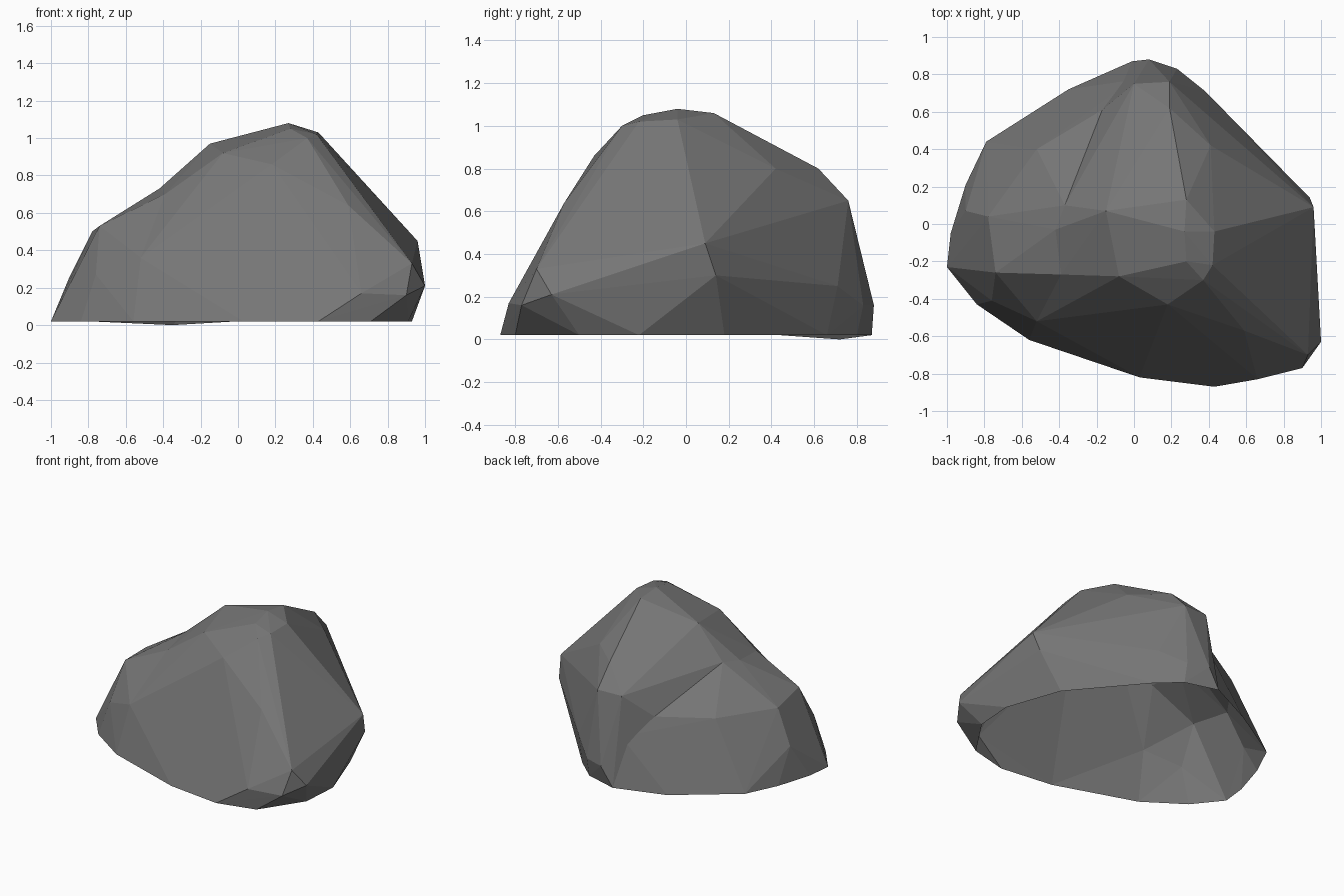
import bpy, bmesh

if "Cube" in bpy.data.objects:
    bpy.data.objects.remove(bpy.data.objects["Cube"])

FLOOR = 0.02

# Footprint corners on the ground (x, y)
foot_main = [(-.56, -.62), (.03, -.82), (.43, -.87), (.71, -.80), (.91, -.5), (.93, -.22),
             (.79, .18), (.385, .66), (.23, .8), (-.01, .87)]
foot_left = [(-.84, -.43), (-1, -.23), (-.98, -.05), (-.9, .21), (-.79, .44)]

# Corners of the peak, right flank and back spur
peak = [(.27, -.04, 1.08), (.28, .13, 1.06), (.43, -.04, 1.03), (.42, -.22, 1.02),
        (.28, -.2, 1.05), (.37, -.3, 1.0), (-.15, .07, .97), (-.08, -.28, .92), (.18, -.43, .86)]
flank = [(.59, -.57, .64), (.93, -.7, .33), (1, -.63, .21), (.9, -.77, .16), (.66, -.83, .17),
         (.96, .09, .45), (.94, .14, .3), (.41, .42, .8), (.38, .71, .25)]
spur = [(.19, .62, .8), (.19, .76, .65), (0, .75, .65), (.23, .83, .16), (.08, .88, .16),
        (-.08, .37, .79)]

# Corners shared by both lobes, and corners of the lower left shoulder
seam = [(-.52, -.52, .36), (-.39, -.27, .70), (-.42, -.03, .73), (-.37, .1, .75), (-.17, .61, .49)]
shoulder_side = [(-.74, -.26, .53), (-.76, -.41, .27), (-.78, .04, .5),
                 (-.9, .07, .26), (-.52, .4, .49), (-.35, .72, 0), (-.01, .77, .36)]

stone = bpy.data.materials.new("grey stone")
stone.diffuse_color = (.18, .18, .18, 1)
stone.use_nodes = True
stone.node_tree.nodes["Principled BSDF"].inputs["Base Color"].default_value = stone.diffuse_color


def hull(name, points):
    """Faceted block: convex hull around the corners."""
    bm = bmesh.new()
    for p in points:
        bm.verts.new(p)
    bmesh.ops.convex_hull(bm, input=bm.verts)
    loose = [v for v in bm.verts if not v.link_faces]
    bmesh.ops.delete(bm, geom=loose, context='VERTS')
    bmesh.ops.recalc_face_normals(bm, faces=bm.faces)
    me = bpy.data.meshes.new(name)
    bm.to_mesh(me)
    bm.free()
    me.materials.append(stone)
    ob = bpy.data.objects.new(name, me)
    bpy.context.collection.objects.link(ob)
    return ob


def ground(pts):
    return [(x, y, FLOOR) for x, y in pts]


# Main boulder with the peak, and the lower shoulder on its left
boulder = hull("boulder", ground(foot_main) + peak + flank + spur + seam)
inner = [(.2, -.4, FLOOR + .02), (.2, .4, FLOOR + .02), (0, -.1, .7)]
shoulder = hull("shoulder", ground(foot_left + foot_main[:1] + foot_main[-1:])
                + seam + shoulder_side + inner)
shoulder.hide_render = True

# Merge both into one rock
mod = boulder.modifiers.new("merge shoulder", 'BOOLEAN')
mod.operation = 'UNION'
mod.solver = 'EXACT'
mod.object = shoulder
bpy.context.view_layer.objects.active = boulder
bpy.ops.object.modifier_apply(modifier=mod.name)
bpy.data.objects.remove(shoulder)
boulder.name = "rock"

# The underside is open: drop the downward ground faces
bm = bmesh.new()
bm.from_mesh(boulder.data)
under = [f for f in bm.faces if f.normal.z < -.7 and f.calc_center_median().z < .06]
bmesh.ops.delete(bm, geom=under, context='FACES')
bm.to_mesh(boulder.data)
bm.free()
